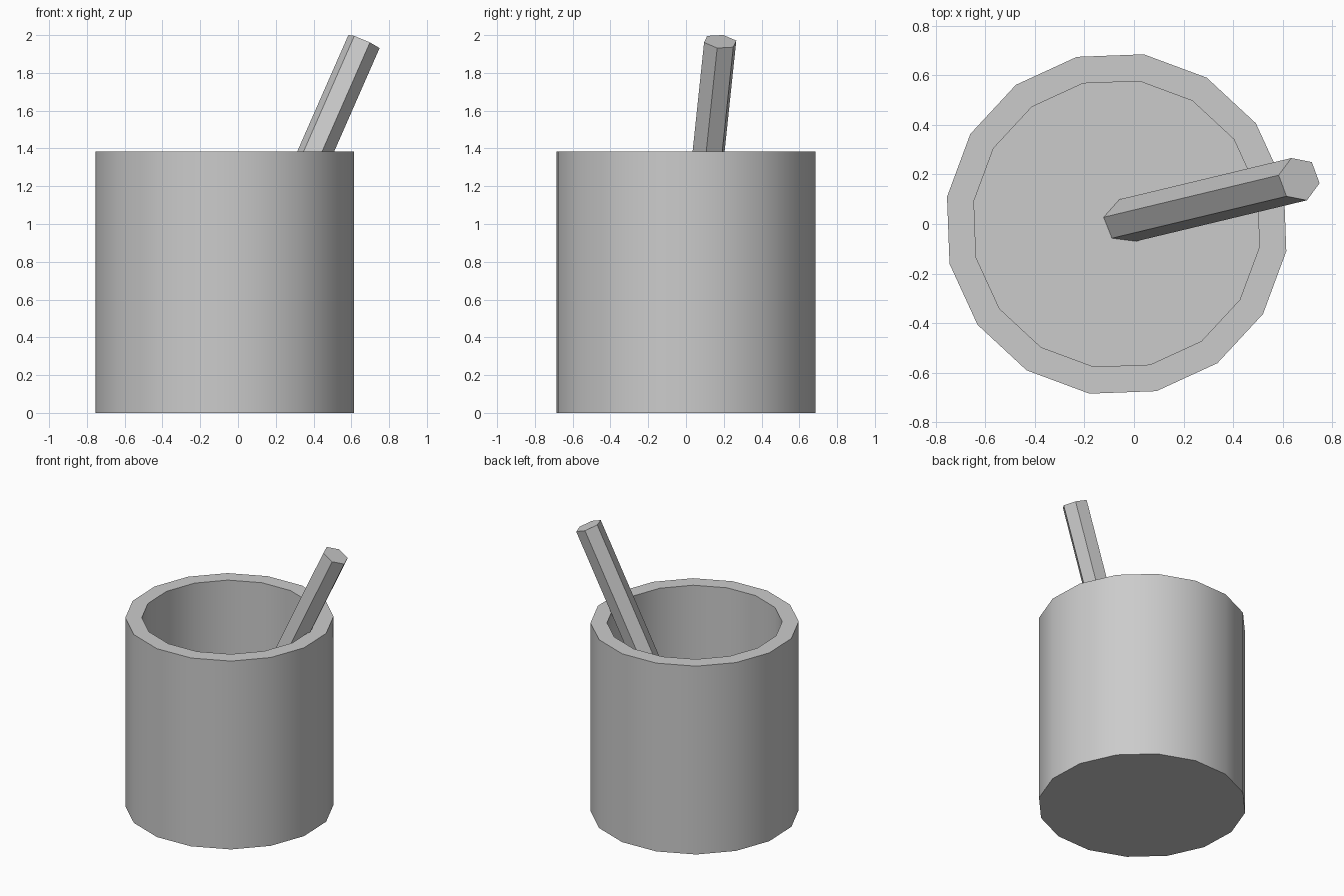
import bpy, bmesh
from math import radians, cos, sin
from mathutils import Matrix, Vector

if "Cube" in bpy.data.objects:
    bpy.data.objects.remove(bpy.data.objects["Cube"])


def add_prism(name, rings, sides, phase, matrix):
    """Skin (radius, height) rings of an n-sided solid and cap both ends."""
    bm = bmesh.new()
    loops = []
    for r, z in rings:
        angles = [phase + radians(360 * i / sides) for i in range(sides)]
        loops.append([bm.verts.new((r * cos(a), r * sin(a), z)) for a in angles])
    for a, b in zip(loops, loops[1:]):
        for i in range(sides):
            j = (i + 1) % sides
            bm.faces.new((a[i], a[j], b[j], b[i]))
    bm.faces.new(loops[0][::-1])
    bm.faces.new(loops[-1])
    bm.transform(matrix)
    bmesh.ops.recalc_face_normals(bm, faces=bm.faces)
    mesh = bpy.data.meshes.new(name)
    bm.to_mesh(mesh)
    bm.free()
    obj = bpy.data.objects.new(name, mesh)
    bpy.context.collection.objects.link(obj)
    return obj


# Cup: outer wall, rim, inner wall and a thick floor
cup = add_prism("cup",
                [(0.694, 0), (0.694, 1.385), (0.584, 1.385), (0.584, 0.39)],
                16, radians(13.4), Matrix.Translation((-0.07, 0, 0)))
bpy.context.view_layer.objects.active = cup
cup.select_set(True)
bpy.ops.object.shade_smooth_by_angle(angle=radians(30))

# Pencil: six-sided rod leaning on the rim, its foot set into the floor
lean = (Matrix.Translation(Vector((0.667, 0.181, 1.966)))
        @ Matrix.Rotation(radians(13.5), 4, 'Z')
        @ Matrix.Rotation(radians(24.3), 4, 'Y'))
add_prism("pencil", [(0.091, -1.8), (0.091, 0)], 6, radians(37.4), lean)
